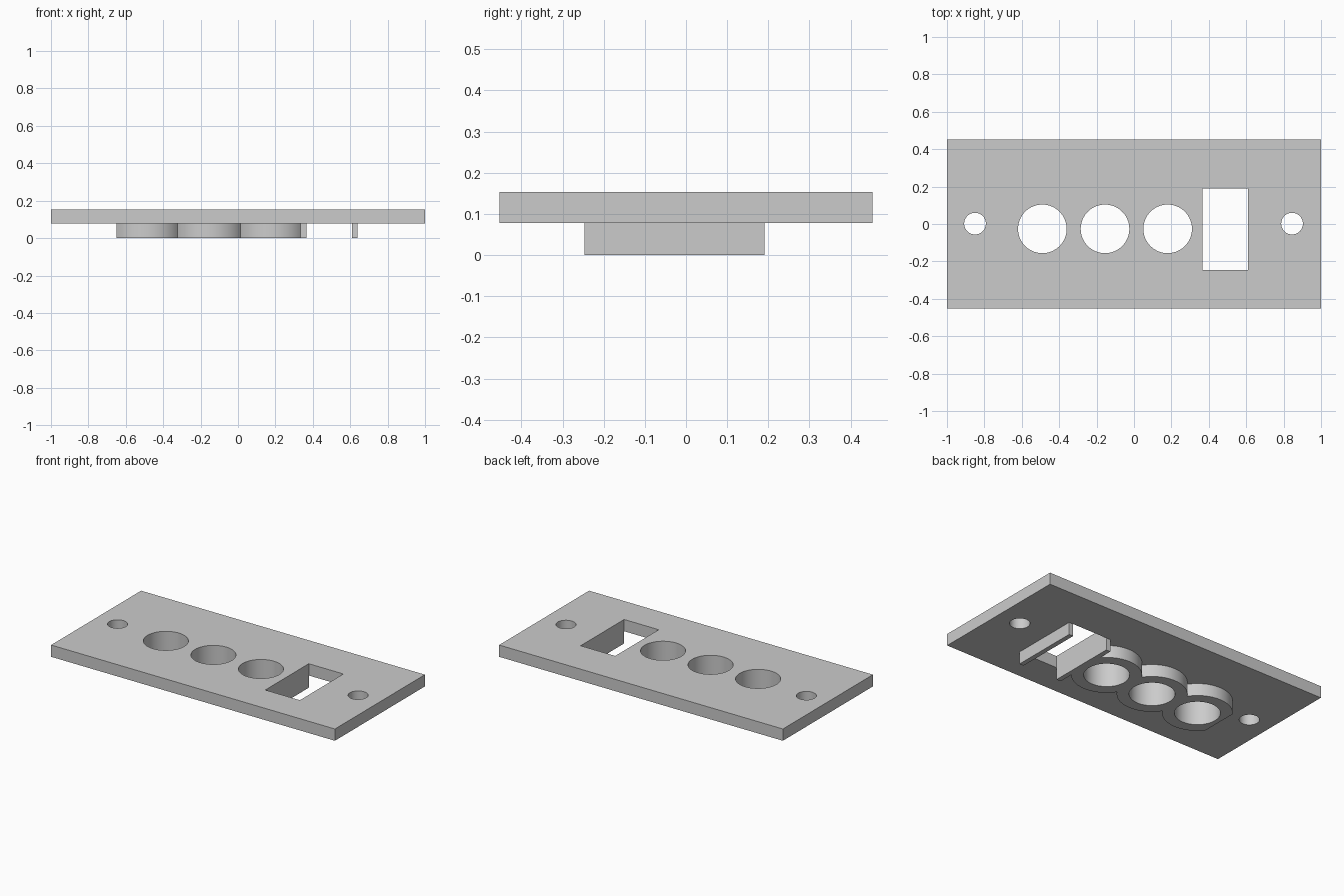
import bpy, bmesh, math

if "Cube" in bpy.data.objects:
    bpy.data.objects.remove(bpy.data.objects["Cube"])

grey = bpy.data.materials.new("light_grey")
grey.use_nodes = True
grey.diffuse_color = (0.6, 0.6, 0.6, 1)
grey.node_tree.nodes["Principled BSDF"].inputs["Base Color"].default_value = (0.6, 0.6, 0.6, 1)

PLATE_BOTTOM, PLATE_TOP = 0.078, 0.153
ROW_Y = -0.026
HOLE_X = (-0.49, -0.155, 0.18)
HOLE_R, BOSS_R = 0.13, 0.2
SLOT = (0.365, 0.609, -0.247, 0.191)
WALL = 0.03


def rect(x0, x1, y0, y1):
    return [(x0, y0), (x1, y0), (x1, y1), (x0, y1)]


def circle(x, y, r, n=64):
    return [(x + r * math.cos(i * math.tau / n), y + r * math.sin(i * math.tau / n))
            for i in range(n)]


def slab(name, loops, z0, z1):
    """Extrude an outline, with further loops as holes, between two heights."""
    curve = bpy.data.curves.new(name, "CURVE")
    curve.dimensions = "2D"
    curve.fill_mode = "BOTH"
    curve.extrude = (z1 - z0) / 2
    for loop in loops:
        spline = curve.splines.new("POLY")
        spline.points.add(len(loop) - 1)
        for point, (x, y) in zip(spline.points, loop):
            point.co = (x, y, 0, 1)
        spline.use_cyclic_u = True
    source = bpy.data.objects.new(name + "_outline", curve)
    bpy.context.collection.objects.link(source)
    bpy.context.view_layer.update()
    depsgraph = bpy.context.evaluated_depsgraph_get()
    mesh = bpy.data.meshes.new_from_object(source.evaluated_get(depsgraph))
    bpy.data.objects.remove(source)

    bm = bmesh.new()
    bm.from_mesh(mesh)
    bmesh.ops.remove_doubles(bm, verts=bm.verts, dist=0.0001)
    bmesh.ops.recalc_face_normals(bm, faces=bm.faces)
    bmesh.ops.translate(bm, verts=bm.verts, vec=(0, 0, (z0 + z1) / 2))
    bm.to_mesh(mesh)
    bm.free()
    mesh.name = name
    mesh.materials.clear()
    mesh.materials.append(grey)
    obj = bpy.data.objects.new(name, mesh)
    bpy.context.collection.objects.link(obj)
    bpy.ops.object.select_all(action="DESELECT")
    obj.select_set(True)
    bpy.context.view_layer.objects.active = obj
    bpy.ops.object.shade_smooth_by_angle(angle=math.radians(25))
    return obj


round_holes = [circle(x, ROW_Y, HOLE_R) for x in HOLE_X]

# Face plate with round holes, slot and two screw holes
screw_holes = [circle(x, 0.002, 0.058, 48) for x in (-0.85, 0.845)]
slab("face_plate", [rect(-1, 1, -0.453, 0.453), rect(*SLOT)] + round_holes + screw_holes,
     PLATE_BOTTOM, PLATE_TOP)

# Scalloped collar behind the round holes: three arcs clipped where they meet
limits = [-0.65] + [(a + b) / 2 for a, b in zip(HOLE_X, HOLE_X[1:])] + [SLOT[0] - WALL]
upper = []
for i, x in enumerate(HOLE_X):
    start = math.acos((limits[i] - x) / BOSS_R)
    end = math.acos((limits[i + 1] - x) / BOSS_R)
    for k in range(1 if i else 0, 25):
        a = start + (end - start) * k / 24
        upper.append((x + BOSS_R * math.cos(a), BOSS_R * math.sin(a)))
collar = [(x, ROW_Y + y) for x, y in upper] + [(x, ROW_Y - y) for x, y in reversed(upper)]
slab("hole_collar", [collar] + round_holes, 0, PLATE_BOTTOM)

# Guide walls either side of the slot
for side, x in (("right", SLOT[0] - WALL), ("left", SLOT[1])):
    slab(side + "_slot_wall", [rect(x, x + WALL, SLOT[2], SLOT[3])], 0, PLATE_BOTTOM)
